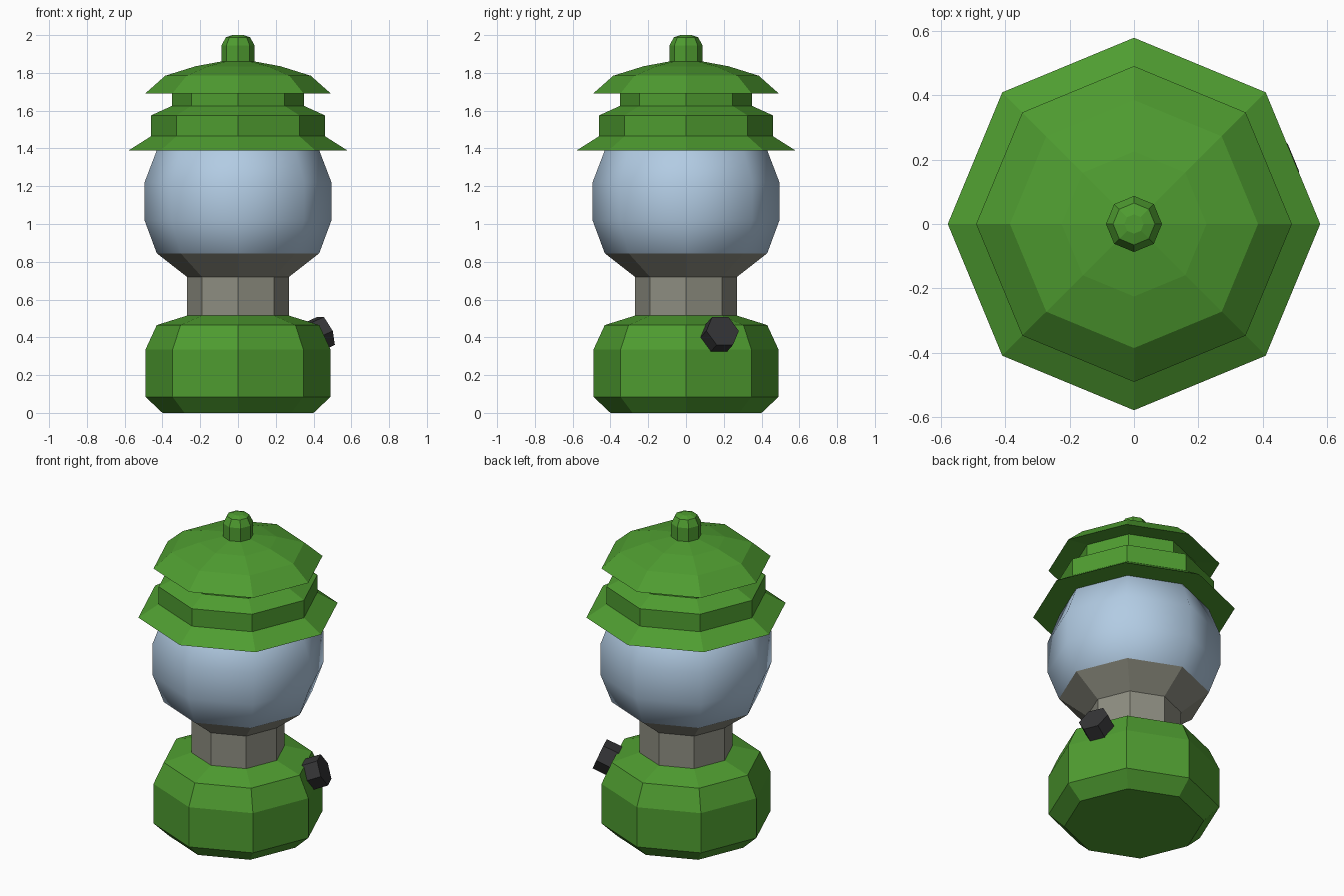
import bpy, bmesh, math
from mathutils import Vector, Matrix

if "Cube" in bpy.data.objects:
    bpy.data.objects.remove(bpy.data.objects["Cube"])


def material(name, rgb):
    m = bpy.data.materials.new(name)
    m.diffuse_color = (*rgb, 1)
    m.use_nodes = True
    m.node_tree.nodes["Principled BSDF"].inputs["Base Color"].default_value = m.diffuse_color
    return m


GREEN = material("green paint", (0.078, 0.335, 0.030))
GREY = material("warm grey metal", (0.270, 0.270, 0.220))
GLASS = material("pale blue glass", (0.445, 0.600, 0.770))
BLACK = material("black plastic", (0.036, 0.036, 0.038))


def finish(bm, name, mat, smooth=False):
    bmesh.ops.recalc_face_normals(bm, faces=bm.faces)
    me = bpy.data.meshes.new(name)
    for f in bm.faces:
        f.smooth = smooth
    bm.to_mesh(me)
    bm.free()
    me.materials.append(mat)
    ob = bpy.data.objects.new(name, me)
    bpy.context.collection.objects.link(ob)
    return ob


def lathe(name, profile, mat, smooth=False, caps=True, sides=8):
    """Sweep (radius, height) points around z, corners on the axes."""
    bm = bmesh.new()
    rings = [[bm.verts.new((r * math.cos(a), r * math.sin(a), z))
              for a in (2 * math.pi * i / sides for i in range(sides))]
             for r, z in profile]
    for lo, hi in zip(rings, rings[1:]):
        for i in range(sides):
            j = (i + 1) % sides
            bm.faces.new((lo[i], lo[j], hi[j], hi[i]))
    if caps:
        bm.faces.new(rings[0][::-1])
        bm.faces.new(rings[-1])
    return finish(bm, name, mat, smooth)


# Fuel tank base
lathe("base_tank", [(0.40, 0), (0.49, 0.085), (0.49, 0.335),
                    (0.43, 0.465), (0.27, 0.515)], GREEN)

# Neck flaring into the bowl that holds the globe
lathe("neck_and_bowl", [(0.27, 0.51), (0.27, 0.72), (0.43, 0.845)], GREY)

# Smooth shaded glass globe, ends tucked into bowl and hood
lathe("globe", [(0.27, 0.74), (0.43, 0.845), (0.495, 1.02), (0.495, 1.22),
                (0.43, 1.39), (0.27, 1.50)], GLASS, smooth=True, caps=False)

# Stepped hood with flared brim
lathe("hood", [(0.40, 1.39), (0.578, 1.39), (0.46, 1.465), (0.46, 1.575),
               (0.35, 1.625), (0.35, 1.72)], GREEN)

# Overhanging top cap
lathe("top_cap", [(0.34, 1.71), (0.49, 1.692), (0.385, 1.785),
                  (0.225, 1.835), (0.08, 1.862)], GREEN)

# Finial on the cap
lathe("finial", [(0.087, 1.85), (0.087, 1.945), (0.065, 1.988),
                 (0.03, 2.0)], GREEN)

# Hexagonal control knob, square to the sloping shoulder face of the tank
azimuth = math.radians(22.5)
normal = Vector((0.92 * math.cos(azimuth), 0.92 * math.sin(azimuth), 0.39)).normalized()
across = Vector((-math.sin(azimuth), math.cos(azimuth), 0))
up = normal.cross(across)
seat = Vector((0.392, 0.163, 0.40))
rot = Matrix((across, up, normal)).transposed().to_4x4()
bm = bmesh.new()
bmesh.ops.create_cone(bm, cap_ends=True, segments=6, radius1=0.093, radius2=0.093,
                      depth=0.11, matrix=Matrix.Translation(seat + normal * 0.032)
                      @ rot @ Matrix.Rotation(math.radians(90), 4, "Z"))
finish(bm, "control_knob", BLACK)
